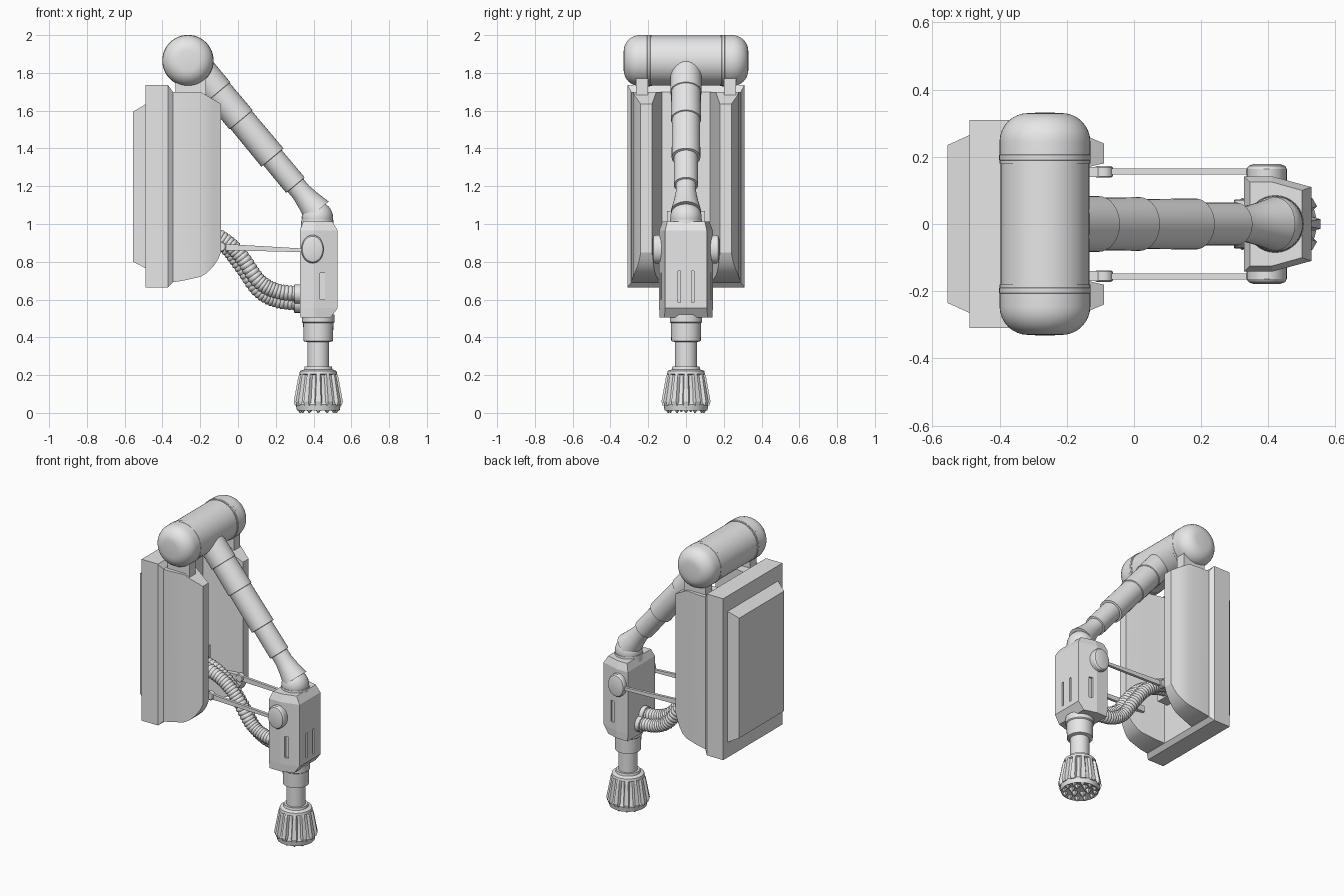
import bpy, bmesh, math
from mathutils import Vector

if "Cube" in bpy.data.objects:
    bpy.data.objects.remove(bpy.data.objects["Cube"])

grey = bpy.data.materials.new("plain grey")
grey.diffuse_color = (0.8, 0.8, 0.8, 1)
grey.use_nodes = True
grey.node_tree.nodes["Principled BSDF"].inputs["Base Color"].default_value = grey.diffuse_color


def loft(name, rings, angle=30):
    """Skin a list of equal-length point rings and cap both ends."""
    bm = bmesh.new()
    vs = [[bm.verts.new(p) for p in r] for r in rings]
    n = len(vs[0])
    for a, b in zip(vs, vs[1:]):
        for i in range(n):
            j = (i + 1) % n
            bm.faces.new((a[i], a[j], b[j], b[i]))
    bm.faces.new(vs[0][::-1])
    bm.faces.new(vs[-1])
    bmesh.ops.recalc_face_normals(bm, faces=bm.faces)
    me = bpy.data.meshes.new(name)
    bm.to_mesh(me)
    bm.free()
    me.materials.append(grey)
    ob = bpy.data.objects.new(name, me)
    bpy.context.collection.objects.link(ob)
    if angle:
        bpy.ops.object.select_all(action='DESELECT')
        ob.select_set(True)
        bpy.context.view_layer.objects.active = ob
        bpy.ops.object.shade_smooth_by_angle(angle=math.radians(angle))
    return ob


def circle(c, u, v, r, segs):
    return [c + r * (math.cos(2 * math.pi * i / segs) * u + math.sin(2 * math.pi * i / segs) * v)
            for i in range(segs)]


def lathe(name, profile, origin, axis, segs=32):
    """Profile is a list of (distance along axis, radius)."""
    a, o = Vector(axis).normalized(), Vector(origin)
    u = a.cross(Vector((0, 1, 0)) if abs(a.y) < 0.9 else Vector((1, 0, 0))).normalized()
    v = a.cross(u)
    return loft(name, [circle(o + a * t, u, v, r, segs) for t, r in profile])


def rect_x(x, y0, y1, z0, z1):
    return [(x, y0, z0), (x, y1, z0), (x, y1, z1), (x, y0, z1)]


def box(name, x0, x1, y0, y1, z0, z1):
    return loft(name, [rect_x(x0, y0, y1, z0, z1), rect_x(x1, y0, y1, z0, z1)], 0)


def tube(name, pts, radius, ribs):
    """Ribbed hose swept along a Catmull-Rom path in the xz plane."""
    p = [Vector(q) for q in pts]
    p = [2 * p[0] - p[1]] + p + [2 * p[-1] - p[-2]]

    def at(s):
        s = min(s, 0.99999) * (len(p) - 3)
        i, t = int(s), s % 1
        a, b, c, d = p[i:i + 4]
        return 0.5 * (2 * b + (c - a) * t + (2 * a - 5 * b + 4 * c - d) * t * t
                      + (3 * b - a - 3 * c + d) * t ** 3)
    rings, n = [], ribs * 4
    for k in range(n + 1):
        s = k / n
        tan = (at(s + 0.002) - at(s - 0.002) if 0.002 < s < 0.99 else
               (at(0.01) - at(0) if s < 0.5 else at(1) - at(0.98))).normalized()
        u = Vector((0, 1, 0))
        v = tan.cross(u).normalized()
        r = radius * (1, 0.96, 0.88, 0.96)[k % 4]
        rings.append(circle(at(s), u, v, r, 16))
    return loft(name, rings, 50)


# Horizontal drum with rounded, slightly larger end caps
cap = [(0.18, 0.135)] + [(0.245 + 0.085 * math.sin(a), 0.05 + 0.085 * math.cos(a))
                         for a in [math.pi / 2 * i / 8 for i in range(9)]] + [(0.332, 0.01)]
half = [(0.0, 0.132), (0.18, 0.132)] + cap
lathe("drum", [(-t, r) for t, r in half[:0:-1]] + half[1:], (-0.265, 0, 1.865), (0, 1, 0), 48)
for s in (-1, 1):
    lathe("drum_band", [(s * 0.185, 0.132), (s * 0.19, 0.136), (s * 0.205, 0.136), (s * 0.21, 0.132)],
          (-0.265, 0, 1.865), (0, 1, 0), 48)

# Backing slab, raised rear panel, hose port
loft("body_slab", [rect_x(-0.49, -0.31, 0.31, 0.665, 1.735), rect_x(-0.37, -0.31, 0.31, 0.665, 1.735),
                   rect_x(-0.345, -0.29, 0.29, 0.69, 1.70)], 0)
loft("rear_panel", [rect_x(-0.555, -0.235, 0.235, 0.80, 1.595),
                    rect_x(-0.488, -0.265, 0.265, 0.765, 1.635)], 0)
box("hose_port", -0.35, -0.27, -0.1, 0.1, 0.94, 1.07)

# Flanges either side of the recess: x, inner y, outer y, bottom z, top z
slices = [(-0.355, 0.125, 0.29, 0.69, 1.70), (-0.29, 0.139, 0.289, 0.70, 1.70),
          (-0.20, 0.156, 0.28, 0.72, 1.70), (-0.165, 0.164, 0.272, 0.74, 1.68),
          (-0.13, 0.171, 0.257, 0.775, 1.659), (-0.105, 0.177, 0.246, 0.815, 1.644),
          (-0.09, 0.18, 0.24, 0.85, 1.635)]
for s in (-1, 1):
    loft("body_flange", [rect_x(x, s * a, s * b, z0, z1) for x, a, b, z0, z1 in slices], 20)
    box("drum_hanger", -0.33, -0.17, s * 0.20, s * 0.265, 1.66, 1.80)

# Telescoping arm and elbow
arm = [(0.0, 0.083), (0.21, 0.083), (0.212, 0.078), (0.40, 0.08), (0.402, 0.074), (0.66, 0.076),
       (0.662, 0.063), (0.85, 0.064), (0.852, 0.054), (0.90, 0.054), (0.96, 0.064), (1.03, 0.08)]
lathe("arm", arm, (-0.24, 0, 1.86), (0.64, 0, -0.77))
ball = [(0.083 * math.cos(a), max(0.083 * math.sin(a), 0.002))
        for a in [math.pi * i / 16 for i in range(17)]]
lathe("elbow", ball, (0.42, 0, 1.035), (0, 0, 1))
lathe("elbow_collar", [(0.98, 0.088), (1.025, 0.084)], (0.42, 0, 0), (0, 0, 1))


# Joint housing, tapered towards the front, with shallow slots
def plan(z, x0, x1, w, f):
    return [(x0, -w, z), (0.41, -w, z), (x1, -f, z), (x1, f, z), (0.41, w, z), (x0, w, z)]


housing = loft("joint_housing", [plan(0.505, 0.33, 0.49, 0.14, 0.115), plan(0.555, 0.327, 0.528, 0.142, 0.11),
                                 plan(0.965, 0.327, 0.528, 0.142, 0.11), plan(1.012, 0.345, 0.50, 0.125, 0.10)], 0)
cutters = []
for s in (-1, 1):
    cutters.append(box("slot", 0.51, 0.56, s * 0.028, s * 0.042, 0.585, 0.75))
    cutters.append(box("slot", 0.435, 0.46, s * 0.12, s * 0.16, 0.60, 0.74))
bpy.context.view_layer.objects.active = housing
for c in cutters:
    m = housing.modifiers.new("slot", 'BOOLEAN')
    m.operation, m.solver, m.object = 'DIFFERENCE', 'EXACT', c
    bpy.ops.object.modifier_apply(modifier=m.name)
    bpy.data.objects.remove(c)

# Side pivots and stay rods
for s in (-1, 1):
    knob = lathe("side_pivot", [(0, 0.075), (0.045, 0.075), (0.055, 0.068), (0.06, 0.05)],
                 (0, 0, 0), (0, s, 0))
    knob.location = (0.395, s * 0.118, 0.867)
    knob.scale.x = 0.8
    loft("stay_rod", [rect_x(-0.10, s * 0.147, s * 0.165, 0.862, 0.896),
                      rect_x(0.38, s * 0.147, s * 0.165, 0.85, 0.868)], 0)
    lathe("rod_bracket", [(0.138, 0.022), (0.142, 0.027), (0.168, 0.027), (0.172, 0.022)],
          (-0.09, 0, 0.88), (0, s, 0), 16).location.y = 0
    box("rod_mount", -0.20, -0.09, s * 0.14, s * 0.17, 0.86, 0.90)

# Pair of ribbed hoses
for s, dz in ((-1, 0.024), (1, -0.024)):
    y = s * 0.022
    tube("hose", [(-0.33, y, 1.0), (-0.18, y, 0.965), (-0.07, y, 0.90 + dz / 2), (0.02, y, 0.80 + dz),
                  (0.11, y, 0.675 + dz), (0.21, y, 0.62 + dz), (0.34, y, 0.605 + dz)], 0.042, 38)
    lathe("hose_socket", [(0.297, 0.048), (0.30, 0.051), (0.335, 0.051)], (0, y, 0.605 + dz), (1, 0, 0), 24)

# Lower leg
cx = 0.425
lathe("leg", [(0.22, 0.058), (0.375, 0.058), (0.38, 0.078), (0.475, 0.08), (0.48, 0.086), (0.52, 0.086)],
      (cx, 0, 0), (0, 0, 1))

# Foot: core, ribs and ground teeth
lathe("foot_core", [(0.03, 0.05), (0.022, 0.085), (0.012, 0.113), (0.045, 0.119), (0.055, 0.112),
                    (0.20, 0.09), (0.205, 0.1), (0.222, 0.097), (0.23, 0.075), (0.245, 0.072)],
      (cx, 0, 0), (0, 0, 1), 36)


def turned(pts, ang):
    return [(cx + r * math.cos(ang) - w * math.sin(ang), r * math.sin(ang) + w * math.cos(ang), z)
            for r, w, z in pts]


for i in range(12):
    a = math.tau * i / 12
    loft("foot_rib", [turned([(0.09, -w, z), (r, -w * 0.6, z), (r, w * 0.6, z), (0.09, w, z)], a)
                      for z, r, w in ((0.04, 0.124, 0.024), (0.06, 0.13, 0.024),
                                      (0.19, 0.106, 0.016), (0.21, 0.098, 0.014))], 0)
    lathe("foot_tooth", [(0, 0.004), (0.028, 0.022)],
          (cx + 0.095 * math.cos(a), 0.095 * math.sin(a), 0), (0, 0, 1), 6)
    if i % 2:
        lathe("foot_tooth", [(0.004, 0.004), (0.034, 0.024)],
              (cx + 0.05 * math.cos(a), 0.05 * math.sin(a), 0), (0, 0, 1), 6)
